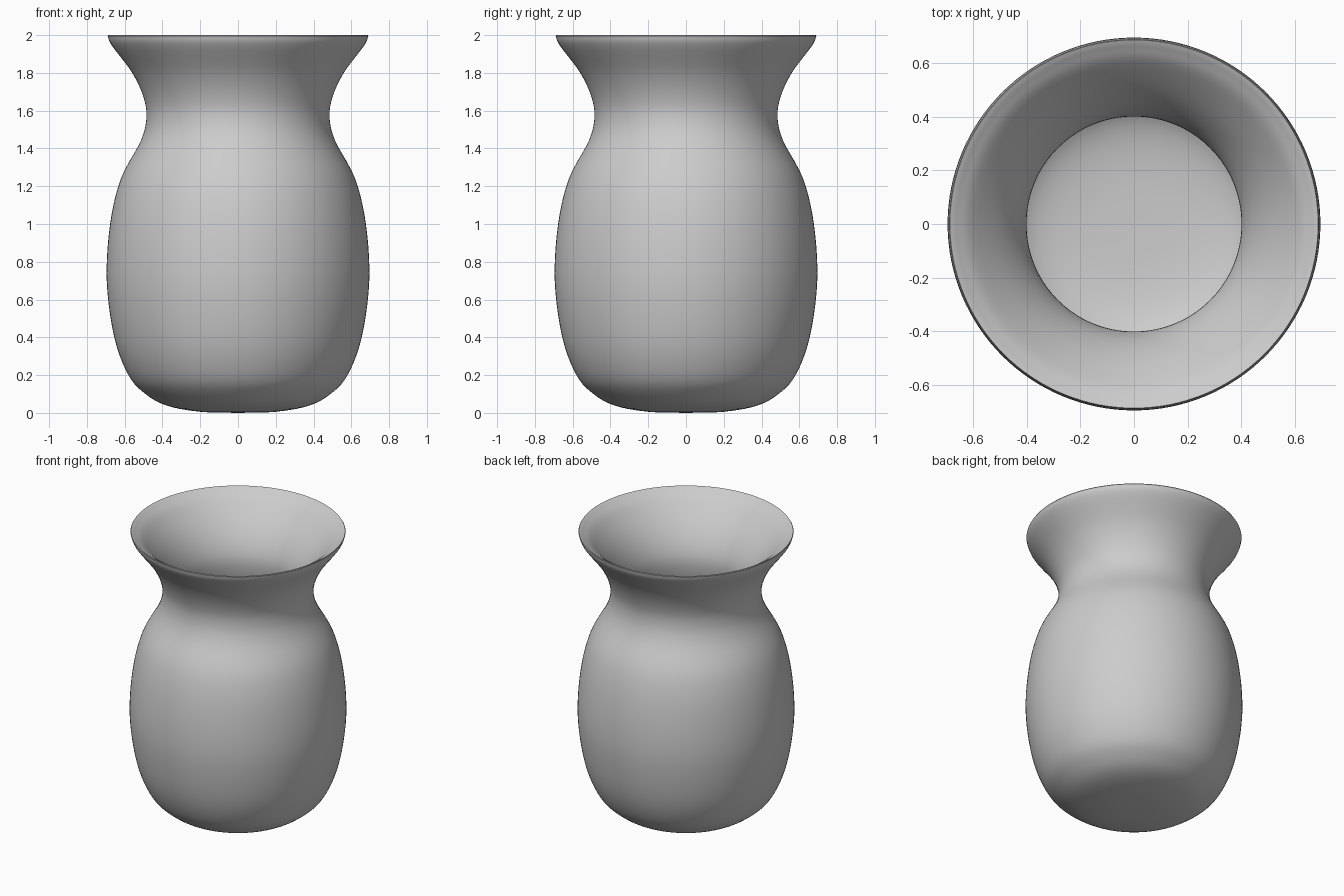
import bpy
import bmesh
import math
from mathutils import Vector

cube = bpy.data.objects.get("Cube")
if cube:
    bpy.data.objects.remove(cube, do_unlink=True)

SEGMENTS = 128
STEPS = 5

clay = bpy.data.materials.new("light_grey_clay")
clay.use_nodes = True
colour = (0.604, 0.604, 0.604, 1)
clay.diffuse_color = colour
clay.node_tree.nodes["Principled BSDF"].inputs["Base Color"].default_value = colour


def smooth_curve(points):
    """Catmull-Rom curve through (radius, height) points."""
    pts = [Vector(p) for p in points]
    pts = [2 * pts[0] - pts[1]] + pts + [2 * pts[-1] - pts[-2]]
    curve = []
    for a, b, c, d in zip(pts, pts[1:], pts[2:], pts[3:]):
        for i in range(STEPS):
            t = i / STEPS
            curve.append(0.5 * (2 * b + (c - a) * t + (2 * a - 5 * b + 4 * c - d) * t ** 2
                                + (3 * b - a - 3 * c + d) * t ** 3))
    return curve + [pts[-2]]


def lathe(name, profile):
    """Spin a profile that starts and ends on the z axis."""
    bm = bmesh.new()
    verts = [bm.verts.new((max(r, 0), 0, z)) for r, z in profile]
    edges = [bm.edges.new(pair) for pair in zip(verts, verts[1:])]
    bmesh.ops.spin(bm, geom=verts + edges, cent=(0, 0, 0), axis=(0, 0, 1),
                   angle=math.tau, steps=SEGMENTS, use_merge=True)
    bmesh.ops.remove_doubles(bm, verts=bm.verts, dist=0.0005)
    bmesh.ops.recalc_face_normals(bm, faces=bm.faces)
    mesh = bpy.data.meshes.new(name)
    bm.to_mesh(mesh)
    bm.free()
    obj = bpy.data.objects.new(name, mesh)
    bpy.context.collection.objects.link(obj)
    mesh.materials.append(clay)
    return obj


# Outer wall: rounded foot, full belly, narrow neck, flared mouth
outer = smooth_curve([
    (0, 0), (0.2, 0.006), (0.375, 0.038), (0.49, 0.1), (0.58, 0.2),
    (0.655, 0.4), (0.695, 0.7), (0.677, 1.0), (0.62, 1.24), (0.515, 1.44),
    (0.485, 1.56), (0.5, 1.67), (0.56, 1.8), (0.668, 1.945), (0.69, 1.995)])

# Inner wall: rolled lip, throat, hollow belly and floor
inner = smooth_curve([
    (0.687, 2.0), (0.66, 1.985), (0.6, 1.94), (0.49, 1.81), (0.42, 1.68),
    (0.402, 1.56), (0.44, 1.4), (0.54, 1.21), (0.597, 0.99), (0.613, 0.7),
    (0.575, 0.42), (0.51, 0.25), (0.43, 0.16), (0.34, 0.112), (0.2, 0.088),
    (0, 0.082)])

vase = lathe("vase", outer + inner)
bpy.ops.object.select_all(action="DESELECT")
vase.select_set(True)
bpy.context.view_layer.objects.active = vase
bpy.ops.object.shade_smooth_by_angle(angle=math.radians(50))
